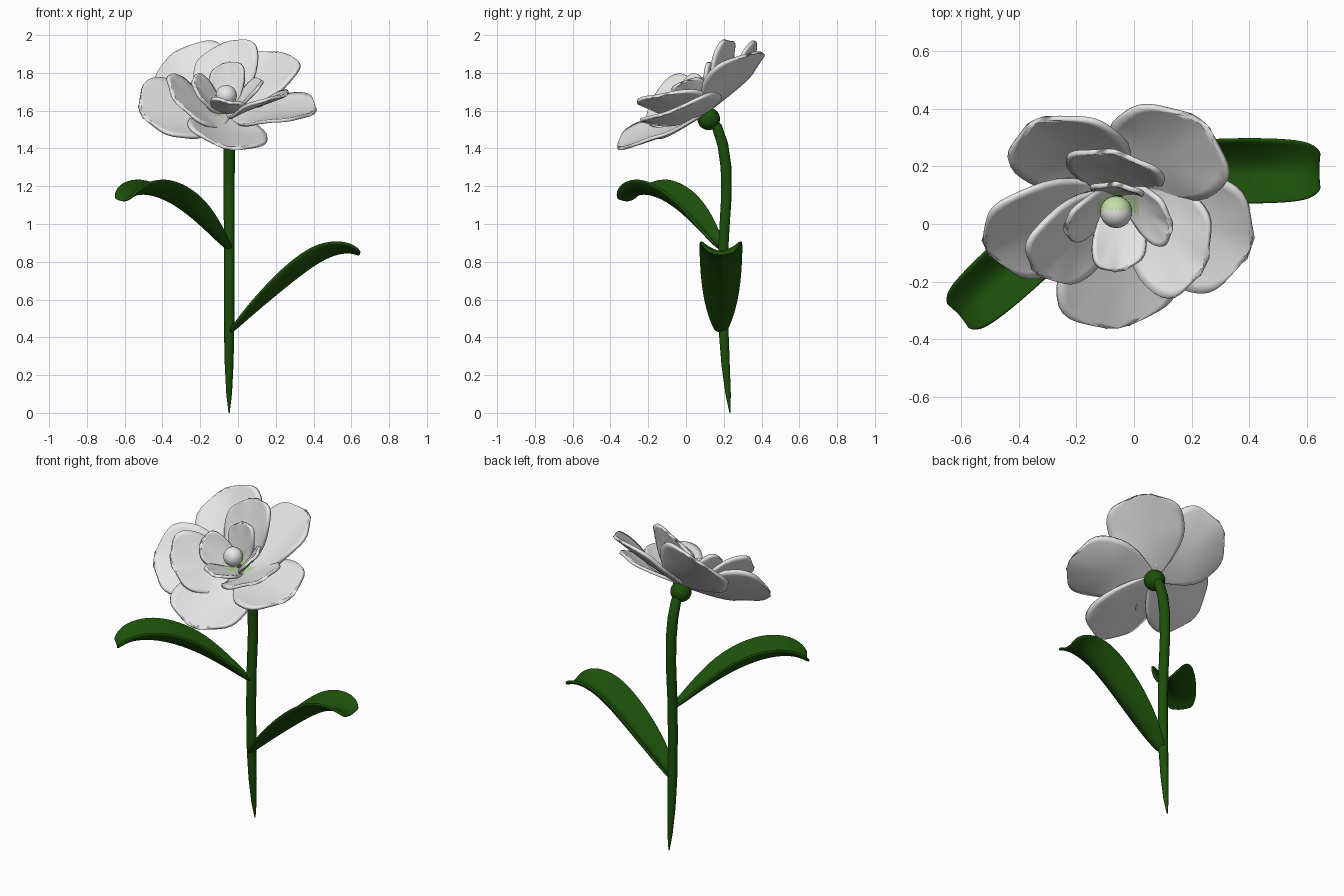
import bpy, bmesh, math
from mathutils import Vector

if "Cube" in bpy.data.objects:
    bpy.data.objects.remove(bpy.data.objects["Cube"])


def material(name, rgb):
    m = bpy.data.materials.new(name)
    m.diffuse_color = (*rgb, 1)
    m.use_nodes = True
    m.node_tree.nodes["Principled BSDF"].inputs["Base Color"].default_value = m.diffuse_color
    return m


GREEN = material("leaf green", (0.012, 0.08, 0.003))
WHITE = material("petal white", (0.8, 0.8, 0.8))
PALE = material("pale green", (0.55, 0.74, 0.40))

# Flower frame: tilted forward, U across, V up the face, N along the axis
TILT = math.radians(35)
CENTRE = Vector((-0.055, 0.10, 1.59))
U = Vector((1, 0, 0))
V = Vector((0, math.cos(TILT), math.sin(TILT)))
N = Vector((0, -math.sin(TILT), math.cos(TILT)))


def grid_object(name, rows, mats, thickness, rule=None, subsurf=0):
    """Sheet from rows of points, thickened and smoothed."""
    bm = bmesh.new()
    vs = [[bm.verts.new(p) for p in row] for row in rows]
    for i in range(len(rows) - 1):
        for j in range(len(rows[0]) - 1):
            f = bm.faces.new((vs[i][j], vs[i][j + 1], vs[i + 1][j + 1], vs[i + 1][j]))
            f.smooth = True
            if rule and rule(i, j):
                f.material_index = 1
    bmesh.ops.remove_doubles(bm, verts=bm.verts, dist=0.0004)
    bmesh.ops.recalc_face_normals(bm, faces=bm.faces)
    me = bpy.data.meshes.new(name)
    bm.to_mesh(me)
    bm.free()
    for m in mats:
        me.materials.append(m)
    ob = bpy.data.objects.new(name, me)
    bpy.context.collection.objects.link(ob)
    s = ob.modifiers.new("thickness", "SOLIDIFY")
    s.thickness = thickness
    s.offset = 0
    if subsurf:
        ob.modifiers.new("smooth", "SUBSURF").levels = subsurf
        ob.modifiers["smooth"].render_levels = subsurf
    return ob


def petal(name, angle, length, rise, width, cup, power, twist, green_part):
    a = math.radians(angle)
    out = U * math.cos(a) + V * math.sin(a)
    side = -U * math.sin(a) + V * math.cos(a)
    rows, nt, ns = [], 16, 14
    for i in range(nt + 1):
        t = math.sin(math.pi / 2 * i / nt) ** 1.1
        if t < 0.6:
            f = 0.14 + 0.86 * math.sin(math.pi / 2 * t / 0.6)
        else:
            f = max(0, 1 - ((t - 0.6) / 0.4) ** 2.5) ** 0.45
        row = []
        for j in range(ns + 1):
            s = 2 * j / ns - 1
            x, y = t * length, s * f * width / 2
            # softly lobed outline, strongest toward the tip
            ang = math.atan2(y, x - 0.5 * length)
            lobe = 1 + 0.02 * math.cos(6 * ang) * t ** 3
            # cupped, and twisted like a propeller blade
            h = rise * t ** power + cup * (s * f) ** 2 * min(1, 1.5 * t)
            h += twist * y * min(1, 2 * t)
            row.append(CENTRE + out * x * lobe + side * y * lobe + N * h)
        rows.append(row)
    return grid_object(name, rows, (WHITE, PALE), 0.018,
                       lambda i, j: i < green_part and 3 < j < 10)


# Petals: five outer, three middle, four inner, all overlapping in a spiral
for k in range(5):
    petal(f"outer_petal_{k + 1}", 54 + 72 * k, 0.475, 0.11, 0.42, 0.04, 1.3, -0.24, 0)
for k in range(3):
    petal(f"middle_petal_{k + 1}", 93 + 120 * k, 0.33, 0.215, 0.34, 0.03, 1.2, -0.4, 4)
for k in range(4):
    petal(f"inner_petal_{k + 1}", 92 + 90 * k, 0.18, 0.195, 0.185, 0.03, 1.2, -0.25, 5)


def ball(name, centre, radius, mats):
    bpy.ops.mesh.primitive_uv_sphere_add(segments=24, ring_count=14, radius=radius, location=centre)
    ob = bpy.context.object
    ob.name = name
    for m in mats:
        ob.data.materials.append(m)
    bpy.ops.object.shade_smooth()
    return ob


# Flower centre, pale green at the back, and the green bulb below
heart = ball("flower_centre", (-0.062, 0.042, 1.68), 0.056, (WHITE, PALE))
for p in heart.data.polygons:
    p.material_index = 1 if p.normal.y > 0.1 else 0
ball("flower_bulb", (-0.05, 0.12, 1.557), 0.06, (GREEN,))

# Stem: curved tube tapering to a point at the ground
path = [(0.228, 0.0, 0.003), (0.218, 0.1, 0.015), (0.205, 0.25, 0.023), (0.195, 0.42, 0.027),
        (0.19, 0.7, 0.028), (0.195, 0.92, 0.028), (0.209, 1.15, 0.029), (0.207, 1.3, 0.03),
        (0.19, 1.42, 0.03), (0.16, 1.51, 0.029), (0.12, 1.56, 0.028)]
cu = bpy.data.curves.new("stem", "CURVE")
cu.dimensions = "3D"
cu.bevel_depth = 1
cu.bevel_resolution = 3
cu.use_fill_caps = True
sp = cu.splines.new("POLY")
sp.points.add(len(path) - 1)
for pt, (y, z, r) in zip(sp.points, path):
    pt.co = (-0.047, y + 0.005, z, 1)
    pt.radius = r
cu.materials.append(GREEN)
stem = bpy.data.objects.new("stem", cu)
bpy.context.collection.objects.link(stem)
bpy.ops.object.select_all(action="DESELECT")
stem.select_set(True)
bpy.context.view_layer.objects.active = stem
bpy.ops.object.convert(target="MESH")
bpy.ops.object.shade_smooth()


def leaf(name, base, heading, profile):
    """Trough-shaped leaf; profile = (distance, height, half width, edge rise)."""
    a = math.radians(heading)
    out = Vector((math.cos(a), math.sin(a), 0))
    side = Vector((-math.sin(a), math.cos(a), 0))
    up = Vector((0, 0, 1))
    rows = []
    for i, (d, z, w, e) in enumerate(profile):
        p, q = profile[max(i - 1, 0)], profile[min(i + 1, len(profile) - 1)]
        nrm = (up * (q[0] - p[0]) - out * (q[1] - p[1])).normalized()
        rows.append([Vector(base) + out * d + up * z + side * w * s + nrm * e * abs(s) ** 1.6
                     for s in (-1, -0.85, -0.5, 0, 0.5, 0.85, 1)])
    return grid_object(name, rows, (GREEN,), 0.016, subsurf=2)


# Leaves
leaf("lower_leaf", (-0.04, 0.185, 0.42), 0,
     [(0, 0, 0.03, 0.015), (0.11, 0.095, 0.08, 0.05), (0.26, 0.215, 0.104, 0.085),
      (0.40, 0.325, 0.111, 0.1), (0.51, 0.398, 0.113, 0.095), (0.60, 0.428, 0.109, 0.065),
      (0.655, 0.425, 0.096, 0.04), (0.685, 0.415, 0.065, 0.015)])
leaf("upper_leaf", (-0.05, 0.185, 0.86), 222,
     [(0, 0, 0.027, 0.015), (0.13, 0.095, 0.07, 0.045), (0.28, 0.19, 0.096, 0.083),
      (0.42, 0.257, 0.105, 0.094), (0.55, 0.293, 0.106, 0.092), (0.66, 0.297, 0.10, 0.067),
      (0.72, 0.275, 0.087, 0.04), (0.75, 0.26, 0.058, 0.015)])
